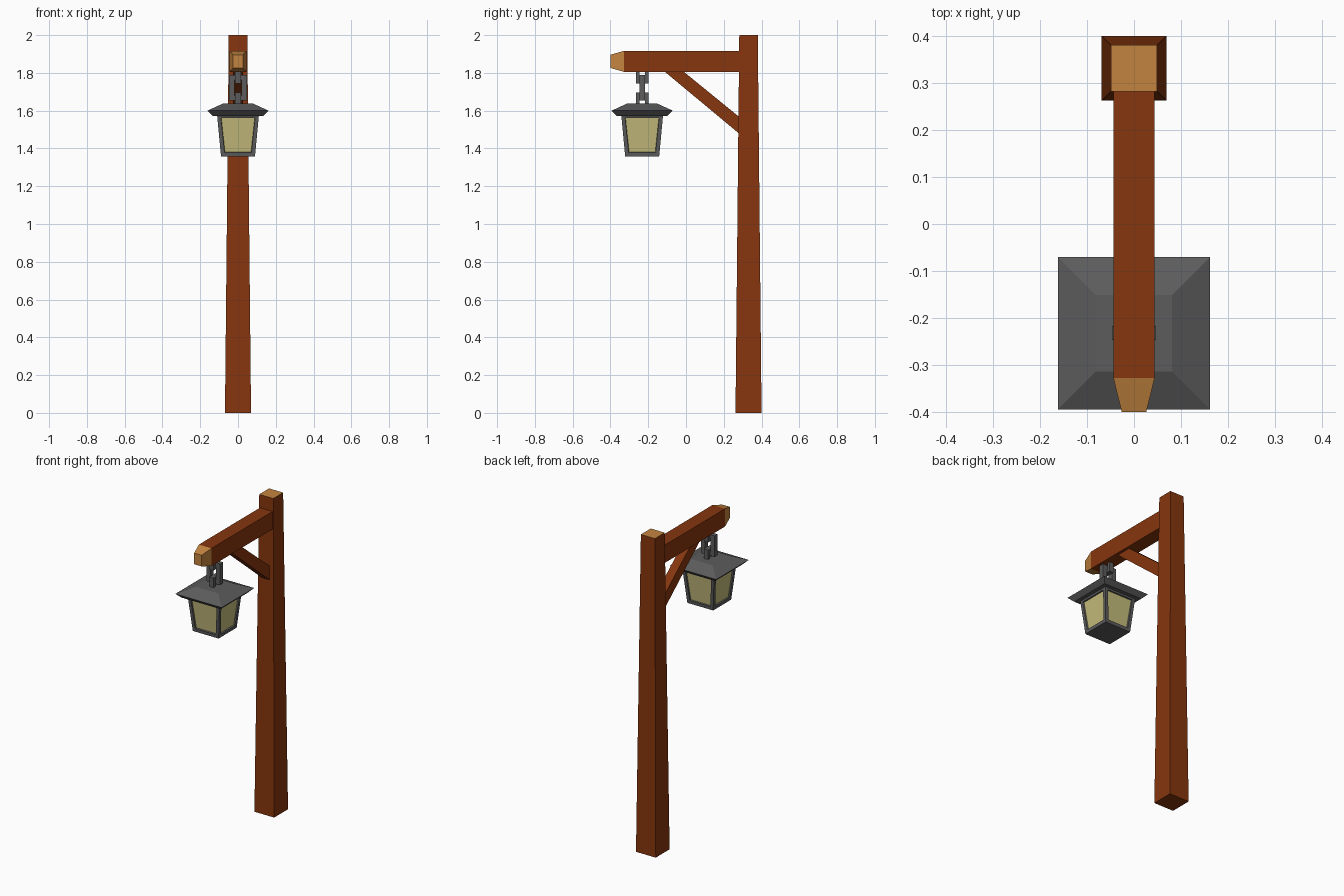
import bpy, bmesh
from mathutils import Vector

if "Cube" in bpy.data.objects:
    bpy.data.objects.remove(bpy.data.objects["Cube"])


def material(name, r, g, b):
    m = bpy.data.materials.new(name)
    m.diffuse_color = (r, g, b, 1)
    m.use_nodes = True
    m.node_tree.nodes["Principled BSDF"].inputs["Base Color"].default_value = m.diffuse_color
    return m


WOOD = material("brown wood", 0.24, 0.037, 0.0045)
CUT = material("cut wood", 0.55, 0.23, 0.05)
METAL = material("dark metal", 0.107, 0.107, 0.107)
GLASS = material("yellow glass", 0.55, 0.50, 0.20)


def finish(name, bm, *mats):
    bmesh.ops.recalc_face_normals(bm, faces=bm.faces)
    me = bpy.data.meshes.new(name)
    bm.to_mesh(me)
    bm.free()
    for m in mats:
        me.materials.append(m)
    ob = bpy.data.objects.new(name, me)
    bpy.context.collection.objects.link(ob)
    return ob


def loft(rings):
    """Capped skin through rings of points."""
    bm = bmesh.new()
    vs = [[bm.verts.new(p) for p in r] for r in rings]
    n = len(vs[0])
    for a, b in zip(vs, vs[1:]):
        for i in range(n):
            bm.faces.new((a[i], a[(i + 1) % n], b[(i + 1) % n], b[i]))
    bm.faces.new(vs[0])
    bm.faces.new(vs[-1])
    bmesh.ops.recalc_face_normals(bm, faces=bm.faces)
    return bm


CORNERS = [(-1, -1), (1, -1), (1, 1), (-1, 1)]


def square(cy, h, z):
    return [(sx * h, cy + sy * h, z) for sx, sy in CORNERS]


def box(name, lo, hi, mat):
    rings = [[(lo[0], lo[1], z), (hi[0], lo[1], z), (hi[0], hi[1], z), (lo[0], hi[1], z)]
             for z in (lo[2], hi[2])]
    return finish(name, loft(rings), mat)


# Tapered post with a pale sawn top
bm = loft([square(0.331, 0.069, 0), square(0.331, 0.049, 2.0)])
for f in bm.faces:
    f.material_index = int(f.normal.z > 0.9)
finish("post", bm, WOOD, CUT)

# Arm with a pale tapered tip
def arm_ring(y, hx, hz):
    return [(sx * hx, y, 1.861 + sz * hz) for sx, sz in CORNERS]

bm = loft([arm_ring(0.32, 0.044, 0.056), arm_ring(-0.327, 0.044, 0.056),
           arm_ring(-0.40, 0.026, 0.035)])
for f in bm.faces:
    f.material_index = int(f.calc_center_median().y < -0.34)
finish("arm", bm, WOOD, CUT)

# Diagonal brace, a side profile pushed across x
profile = [(-0.135, 1.825), (-0.035, 1.825), (0.30, 1.552), (0.30, 1.463)]
finish("brace", loft([[(x, y, z) for y, z in profile] for x in (-0.027, 0.027)]), WOOD)

# Lantern roof
LY = -0.232
finish("lantern_roof", loft([square(LY, 0.135, 1.573), square(LY, 0.162, 1.60),
                             square(LY, 0.081, 1.637)]), METAL)

# Lantern body with recessed glass on four sides
bm = loft([square(LY, 0.09, 1.358), square(LY, 0.111, 1.58)])
sides = [f for f in bm.faces if abs(f.normal.z) < 0.5]
bmesh.ops.inset_individual(bm, faces=sides, thickness=0.028)
bmesh.ops.inset_individual(bm, faces=sides, thickness=0.003, depth=-0.008)
for f in sides:
    f.material_index = 1
finish("lantern_body", bm, METAL, GLASS)

# Hanging ring across x
for s, side in ((-1, "left"), (1, "right")):
    x0, x1 = sorted((s * 0.018, s * 0.047))
    box("ring_" + side, (x0, LY - 0.015, 1.655), (x1, LY + 0.015, 1.788), METAL)
for z, side in ((1.655, "bottom"), (1.763, "top")):
    box("ring_" + side, (-0.02, LY - 0.0145, z), (0.02, LY + 0.0145, z + 0.025), METAL)

# Staples that hold the ring, under the arm and on the roof
for part, z0, z1, bar in (("upper", 1.745, 1.81, 1.745), ("lower", 1.63, 1.697, 1.679)):
    for s, side in ((-1, "front"), (1, "back")):
        y0, y1 = sorted((LY + s * 0.014, LY + s * 0.033))
        box(part + "_staple_" + side, (-0.015, y0, z0), (0.015, y1, z1), METAL)
    box(part + "_staple_bar", (-0.0145, LY - 0.02, bar), (0.0145, LY + 0.02, bar + 0.018), METAL)
